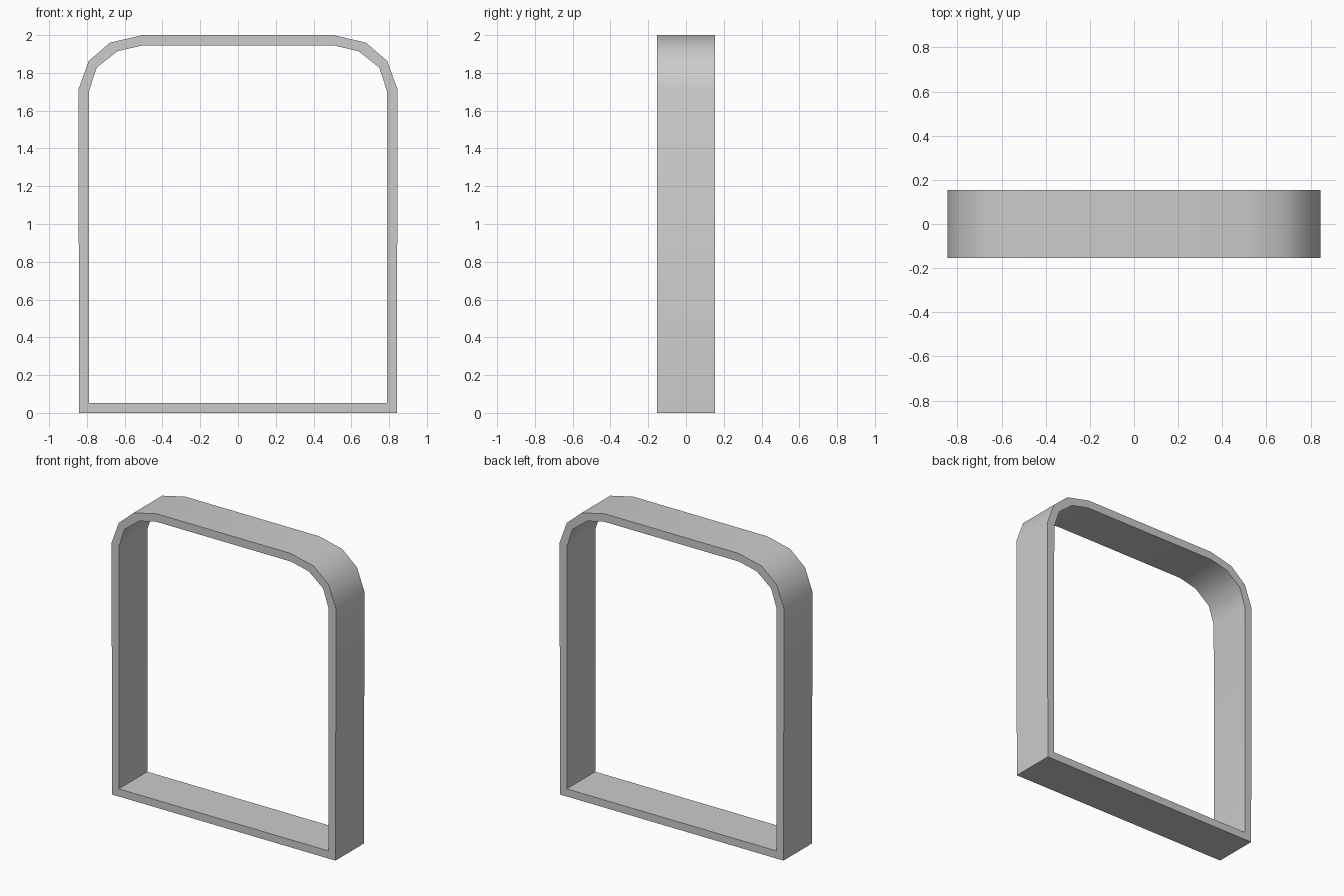
import bpy, bmesh

if "Cube" in bpy.data.objects:
    bpy.data.objects.remove(bpy.data.objects["Cube"])

HALF_DEPTH = 0.153

# Right half of the frame section, bottom to top: (outer, inner) pairs
half = [
    ((0.841, 0.0), (0.79, 0.052)),
    ((0.845, 1.712), (0.788, 1.706)),
    ((0.79, 1.863), (0.748, 1.828)),
    ((0.678, 1.96), (0.638, 1.915)),
    ((0.505, 2.0), (0.507, 1.945)),
]


def mirror(p):
    return (-p[0], p[1])


# Full closed loop: up the right side, down the left side
ring = half + [(mirror(o), mirror(i)) for o, i in reversed(half)]

bm = bmesh.new()
sections = []
for outer, inner in ring:
    corners = [(outer, -HALF_DEPTH), (outer, HALF_DEPTH),
               (inner, HALF_DEPTH), (inner, -HALF_DEPTH)]
    sections.append([bm.verts.new((p[0], y, p[1])) for p, y in corners])

# Skin neighbouring sections into a closed rectangular band
for n, a in enumerate(sections):
    b = sections[(n + 1) % len(sections)]
    for k in range(4):
        j = (k + 1) % 4
        bm.faces.new((a[k], a[j], b[j], b[k]))
bmesh.ops.recalc_face_normals(bm, faces=bm.faces)

mesh = bpy.data.meshes.new("arched_frame")
bm.to_mesh(mesh)
bm.free()
frame = bpy.data.objects.new("arched_frame", mesh)
bpy.context.collection.objects.link(frame)

# Smooth rounded corners, keep the rim edges sharp
bpy.context.view_layer.objects.active = frame
frame.select_set(True)
bpy.ops.object.shade_smooth_by_angle(angle=0.6)
